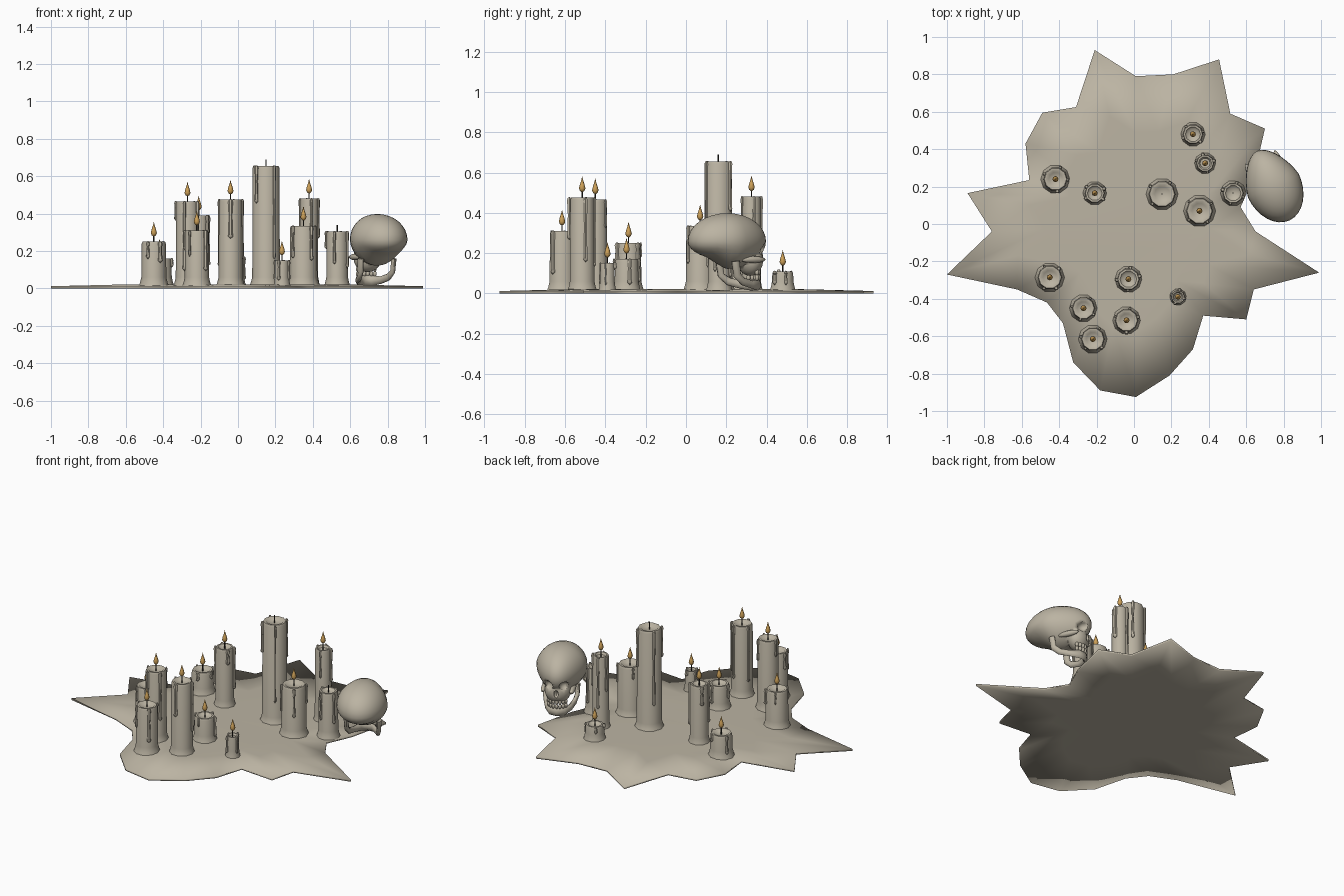
import bpy, bmesh, math, random
from mathutils import Matrix, Vector

if "Cube" in bpy.data.objects:
    bpy.data.objects.remove(bpy.data.objects["Cube"])

random.seed(4)


def material(name, rgb):
    m = bpy.data.materials.new(name)
    m.diffuse_color = (*rgb, 1)
    m.use_nodes = True
    m.node_tree.nodes["Principled BSDF"].inputs["Base Color"].default_value = m.diffuse_color
    return m


BEIGE = material("beige_wax", (0.50, 0.455, 0.365))
DARK = material("charred_wick", (0.03, 0.027, 0.022))
FLAME = material("amber_flame", (0.62, 0.36, 0.10))


def lathe(bm, profile, sides, cx=0.0, cy=0.0, turn=0.0):
    """Revolve (radius, z) points about a vertical axis; zero radius makes a pole."""
    rings = []
    for r, z in profile:
        n = sides if r > 0 else 1
        rings.append([bm.verts.new((cx + r * math.cos(turn + 2 * math.pi * i / sides),
                                    cy + r * math.sin(turn + 2 * math.pi * i / sides), z))
                      for i in range(n)])
    for a, b in zip(rings, rings[1:]):
        for i in range(sides):
            j = (i + 1) % sides
            ids = [a[i % len(a)], a[j % len(a)], b[j % len(b)], b[i % len(b)]]
            bm.faces.new(list(dict.fromkeys(ids)))


def finish(bm, name, mat, angle=50, matrix=None):
    bmesh.ops.recalc_face_normals(bm, faces=bm.faces)
    me = bpy.data.meshes.new(name)
    bm.to_mesh(me)
    bm.free()
    ob = bpy.data.objects.new(name, me)
    bpy.context.collection.objects.link(ob)
    me.materials.append(mat)
    if matrix:
        ob.matrix_world = matrix
    bpy.ops.object.select_all(action='DESELECT')
    ob.select_set(True)
    bpy.context.view_layer.objects.active = ob
    bpy.ops.object.shade_smooth_by_angle(angle=math.radians(angle))
    return ob


# Splattered wax puddle: ragged outline, gently raised middle
OUTLINE = [(-.21, .93), (.01, .79), (.21, .80), (.455, .88), (.515, .59), (.70, .51),
           (.64, .25), (.57, .09), (.65, -.04), (.99, -.26), (.64, -.35), (.60, -.51),
           (.37, -.49), (.315, -.67), (.19, -.81), (.01, -.925), (-.18, -.89),
           (-.325, -.74), (-.38, -.53), (-.465, -.42), (-.625, -.35), (-1, -.27),
           (-.76, -.04), (-.89, .165), (-.56, .235), (-.58, .43), (-.49, .595), (-.31, .625)]
bm = bmesh.new()
rings = [[bm.verts.new((x * s, y * s, z)) for x, y in OUTLINE]
         for s, z in ((.62, .004), (1, 0), (1, .012), (.62, .021))]
for a, b in zip(rings, rings[1:]):
    for i in range(len(OUTLINE)):
        j = (i + 1) % len(OUTLINE)
        bm.faces.new((a[i], a[j], b[j], b[i]))
bm.faces.new(rings[-1])
bm.faces.new(rings[0][::-1])
finish(bm, "wax_puddle", BEIGE, 180)

# Candles: x, y, radius, top height, lit
CANDLES = [(-.42, .24, .066, .16, 1), (-.21, .165, .055, .39, 1), (.15, .16, .074, .655, 0),
           (.35, .07, .074, .335, 1), (.53, .165, .058, .305, 0), (.315, .48, .056, .11, 1),
           (.38, .325, .049, .48, 1), (-.45, -.285, .067, .25, 1), (-.27, -.45, .063, .465, 1),
           (-.22, -.615, .065, .31, 1), (-.04, -.515, .064, .475, 1), (-.03, -.295, .062, .17, 1),
           (.235, -.39, .038, .15, 1)]
for n, (x, y, r, h, lit) in enumerate(CANDLES, 1):
    bm = bmesh.new()
    lathe(bm, [(0, .012), (r * 1.2, .014), (r * 1.1, .032), (r, .06), (r * .97, h - .012),
               (r * .9, h), (r * .72, h), (r * .55, h - .012), (0, h - .014)], 10, x, y)
    # Drips running down from the rim
    start = random.uniform(0, 6.28)
    for k in range(4):
        a = start + k * 1.57 + random.uniform(-.4, .4)
        w = random.uniform(.008, .013)
        low = max(.04, h - random.uniform(.2, .8) * h)
        lathe(bm, [(0, low), (w, low + .012), (w * .9, low + .03), (w * .65, (low + h) / 2 + .02),
                   (w, h - .012), (w * .6, h + .001), (0, h + .003)], 6,
              x + r * math.cos(a), y + r * math.sin(a))
    finish(bm, f"candle_{n}", BEIGE)
    bm = bmesh.new()
    lathe(bm, [(0, h - .02), (.0035, h - .02), (.0035, h + .034), (0, h + .034)], 6, x, y)
    finish(bm, f"wick_{n}", DARK)
    if lit:
        bm = bmesh.new()
        lathe(bm, [(0, h + .026), (.011, h + .034), (.016, h + .046), (.012, h + .064),
                   (.005, h + .085), (0, h + .106)], 8, x, y)
        finish(bm, f"flame_{n}", FLAME)

# Skull, modelled facing local +y and turned into place
PLACE = Matrix.Translation((.745, .205, 0)) @ Matrix.Rotation(math.radians(25), 4, 'Z')


def ball(bm, pos, size, seg=16, rot=0.0):
    m = (Matrix.Translation(pos) @ Matrix.Rotation(rot, 4, 'Y')
         @ Matrix.Diagonal((*size, 1)))
    bmesh.ops.create_uvsphere(bm, u_segments=seg, v_segments=max(6, seg // 2), radius=1, matrix=m)


def boolean(ob, other, op):
    mod = ob.modifiers.new(op.lower(), 'BOOLEAN')
    mod.operation, mod.object, mod.solver = op, other, 'EXACT'
    bpy.context.view_layer.objects.active = ob
    bpy.ops.object.modifier_apply(modifier=mod.name)
    bpy.data.objects.remove(other)


# Cranium narrowed toward the face
bm = bmesh.new()
ball(bm, (0, 0, .26), (.15, .205, .138), 32)
for v in bm.verts:
    low = max(0, .25 - v.co.z)
    v.co.x *= 1 - 1.2 * max(0, v.co.y) - .8 * low
    if v.co.y < 0:
        v.co.z += low * .35 * min(1, -v.co.y / .1)
skull = finish(bm, "skull", BEIGE, 40, PLACE)

# Upper jaw merged into the cranium
bm = bmesh.new()
ball(bm, (0, .125, .165), (.078, .062, .078), 20)
boolean(skull, finish(bm, "face_block", BEIGE, 40, PLACE), 'UNION')

# Eye sockets and nose opening
for s in (-1, 1):
    bm = bmesh.new()
    ball(bm, (s * .052, .19, .215), (.036, .045, .031), 14, s * .5)
    boolean(skull, finish(bm, "socket_cutter", BEIGE, 40, PLACE), 'DIFFERENCE')
bm = bmesh.new()
ball(bm, (0, .19, .165), (.014, .03, .024), 10)
boolean(skull, finish(bm, "nose_cutter", BEIGE, 40, PLACE), 'DIFFERENCE')

# Cheekbones
for s in (-1, 1):
    bm = bmesh.new()
    ball(bm, (s * .085, .1, .168), (.017, .07, .017), 12)
    finish(bm, "cheekbone", BEIGE, 60, PLACE)

# Teeth: two curved rows
bm = bmesh.new()
for z in (.105, .078):
    for i in range(-3, 4):
        a = i * .33
        ball(bm, (.06 * math.sin(a), .105 + .062 * math.cos(a), z), (.0105, .011, .016), 8)
finish(bm, "teeth", BEIGE, 60, PLACE)

# Lower jaw: curved bar rising to the hinges
bm = bmesh.new()
HALF = [(.0, .165, .042), (.04, .15, .042), (.068, .10, .045), (.085, .045, .06),
        (.095, .01, .09), (.098, .0, .16)]
path = [Vector((-x, y, z)) for x, y, z in HALF[:0:-1]] + [Vector(p) for p in HALF]
prev = None
for i, p in enumerate(path):
    t = (path[min(i + 1, len(path) - 1)] - path[max(i - 1, 0)]).normalized()
    side = Vector((p.x, p.y - .03, 0)).normalized()
    up = t.cross(side).normalized()
    side = up.cross(t)
    tall = .028 if abs(p.x) < .05 else .02
    ring = [bm.verts.new(p + side * .014 * math.cos(k * math.pi / 4)
                         + up * tall * math.sin(k * math.pi / 4)) for k in range(8)]
    if prev:
        for k in range(8):
            bm.faces.new((prev[k], prev[(k + 1) % 8], ring[(k + 1) % 8], ring[k]))
    else:
        bm.faces.new(ring[::-1])
    prev = ring
bm.faces.new(prev)
finish(bm, "lower_jaw", BEIGE, 60, PLACE)
